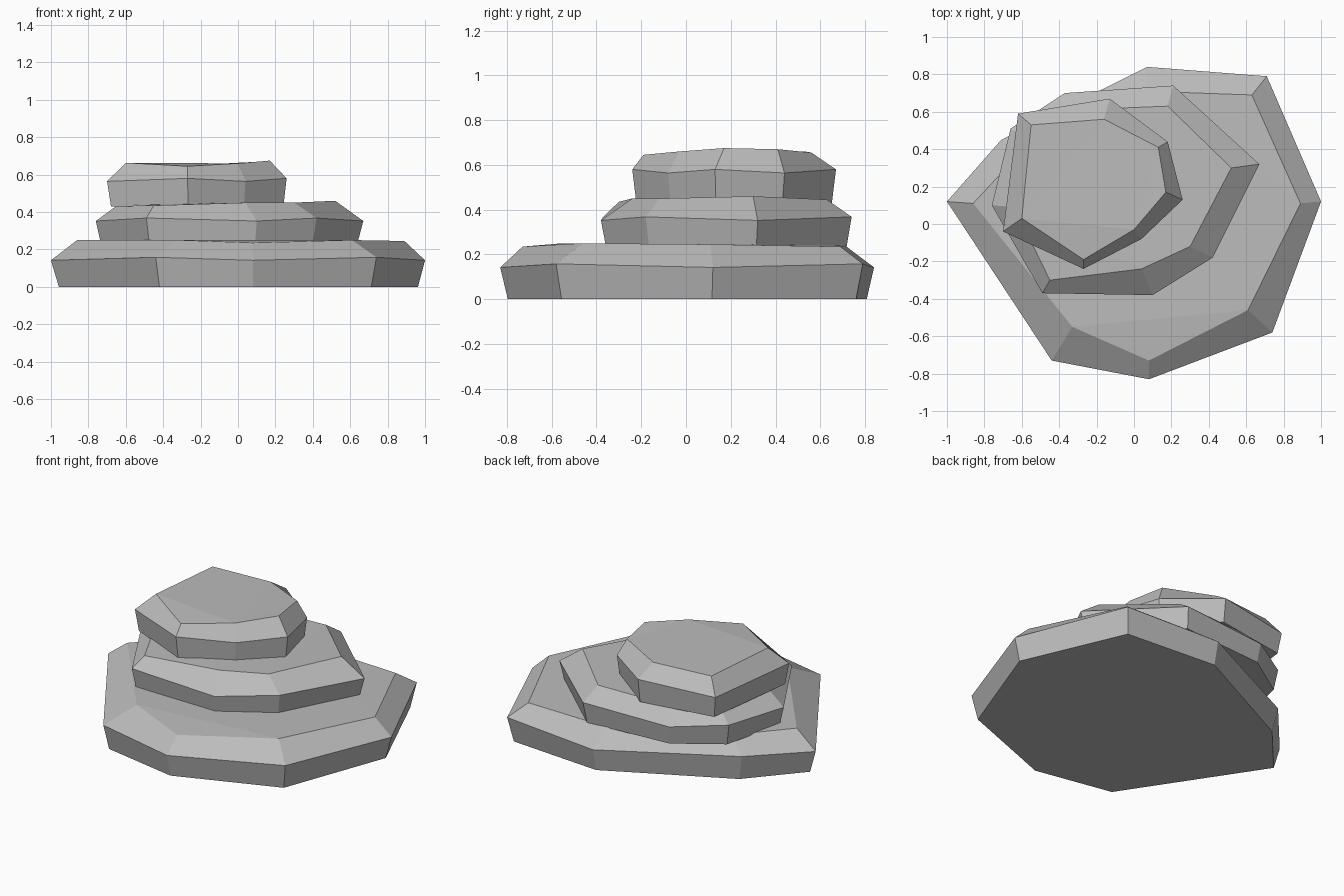
import bpy, bmesh

stone = bpy.data.materials.new("grey stone")
stone.diffuse_color = (0.5, 0.5, 0.5, 1)


def slab(name, z_base, z_rim, points, taper=0.96):
    """Chipped slab; each point is rim x, y, then bevelled top x, y, z."""
    n = len(points)
    cx = sum(p[0] for p in points) / n
    cy = sum(p[1] for p in points) / n
    bm = bmesh.new()
    base = [bm.verts.new((cx + (p[0] - cx) * taper, cy + (p[1] - cy) * taper, z_base)) for p in points]
    rim = [bm.verts.new((p[0], p[1], z_rim + (0.008 if i % 2 else -0.008))) for i, p in enumerate(points)]
    top = [bm.verts.new(p[2:]) for p in points]
    for low, high in ((base, rim), (rim, top)):
        for i in range(n):
            j = (i + 1) % n
            bm.faces.new((low[i], low[j], high[j], high[i]))
    bm.faces.new(base[::-1])
    cap = bm.faces.new(top)
    bmesh.ops.triangulate(bm, faces=[cap])
    bmesh.ops.recalc_face_normals(bm, faces=bm.faces[:])
    mesh = bpy.data.meshes.new(name)
    bm.to_mesh(mesh)
    bm.free()
    mesh.materials.append(stone)
    bpy.context.collection.objects.link(bpy.data.objects.new(name, mesh))


# Wide slab on the ground
slab("bottom_slab", 0.0, 0.15, [
    (-1.00, 0.12, -0.86, 0.11, 0.25), (-0.44, -0.73, -0.33, -0.55, 0.25),
    (0.08, -0.83, 0.08, -0.73, 0.235), (0.74, -0.58, 0.61, -0.46, 0.25),
    (1.00, 0.12, 0.89, 0.11, 0.245), (0.71, 0.79, 0.63, 0.69, 0.235),
    (0.07, 0.84, 0.06, 0.71, 0.24), (-0.71, 0.45, -0.60, 0.39, 0.245)])

# Middle slab, shifted to the back left
slab("middle_slab", 0.235, 0.36, [
    (-0.76, 0.10, -0.64, 0.09, 0.44), (-0.49, -0.37, -0.45, -0.30, 0.435),
    (0.10, -0.38, 0.04, -0.24, 0.45), (0.42, -0.18, 0.30, -0.12, 0.45),
    (0.67, 0.32, 0.52, 0.30, 0.46), (0.21, 0.74, 0.18, 0.63, 0.445),
    (-0.37, 0.70, -0.32, 0.61, 0.44), (-0.66, 0.51, -0.55, 0.45, 0.44)])

# Small seven-sided slab on top
slab("top_slab", 0.43, 0.572, [
    (-0.70, -0.04, -0.60, 0.03, 0.663), (-0.27, -0.24, -0.27, -0.19, 0.645),
    (0.04, -0.08, 0.00, -0.03, 0.66), (0.26, 0.13, 0.17, 0.17, 0.675),
    (0.18, 0.44, 0.13, 0.41, 0.67), (-0.13, 0.67, -0.16, 0.56, 0.655),
    (-0.62, 0.59, -0.55, 0.53, 0.66)])
